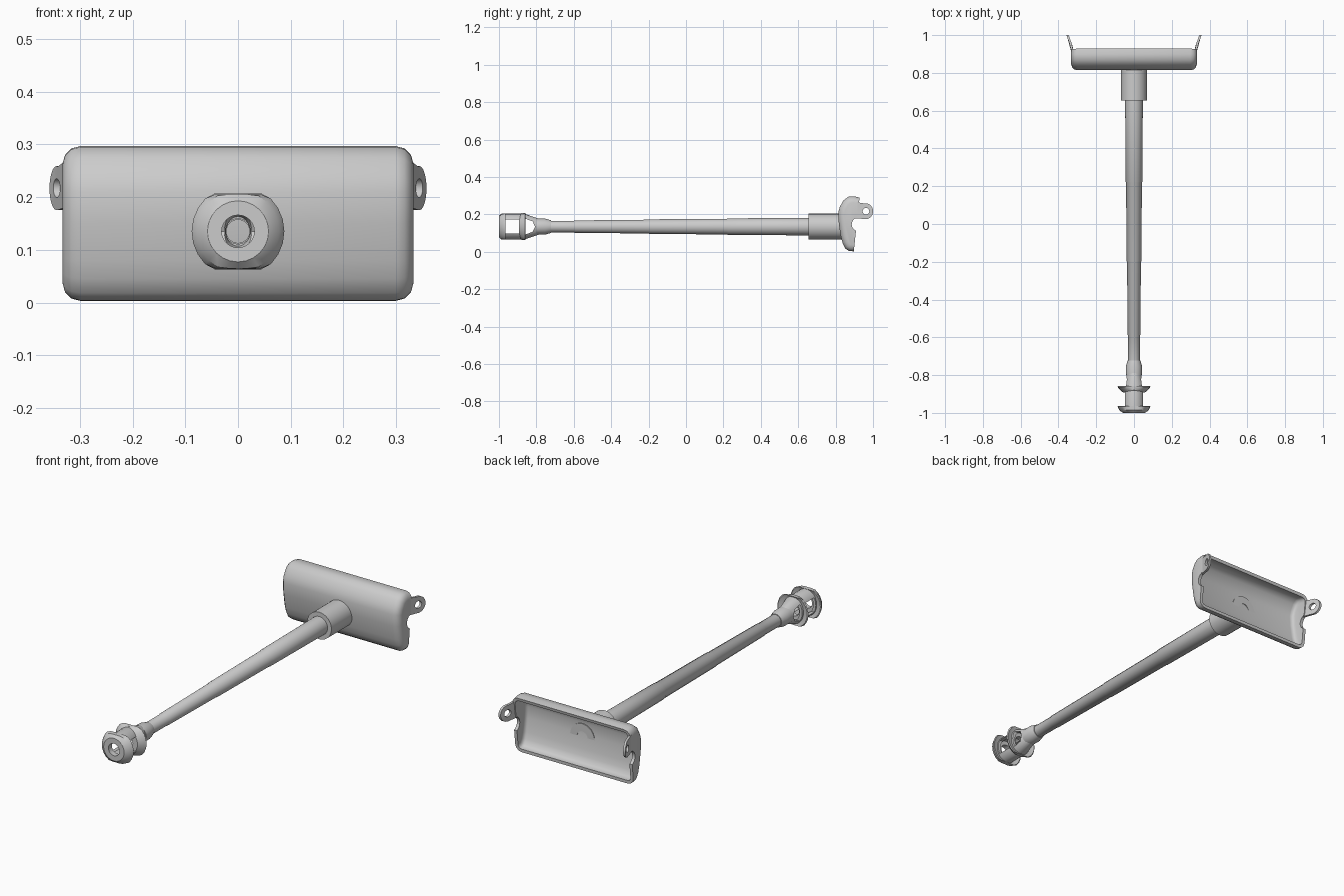
import bpy, bmesh, math
from mathutils import Vector

if "Cube" in bpy.data.objects:
    bpy.data.objects.remove(bpy.data.objects["Cube"])

AXIS_Z = 0.135
grey = bpy.data.materials.new("plain_grey")
grey.diffuse_color = (0.6, 0.6, 0.6, 1)
grey.use_nodes = True
grey.node_tree.nodes["Principled BSDF"].inputs["Base Color"].default_value = grey.diffuse_color


def make(name, bm):
    bmesh.ops.recalc_face_normals(bm, faces=bm.faces)
    me = bpy.data.meshes.new(name)
    bm.to_mesh(me)
    bm.free()
    ob = bpy.data.objects.new(name, me)
    bpy.context.collection.objects.link(ob)
    me.materials.append(grey)
    return ob


def activate(ob):
    bpy.ops.object.select_all(action='DESELECT')
    ob.select_set(True)
    bpy.context.view_layer.objects.active = ob


def smooth(ob, angle=35):
    activate(ob)
    bpy.ops.object.shade_smooth_by_angle(angle=math.radians(angle))
    return ob


def lathe(name, profile, n=24, sx=1.0, zmax=9.0):
    """Spin a closed (radius, y) profile about the gun axis; flatten beyond zmax."""
    bm = bmesh.new()
    rings = []
    for i in range(n):
        a = 2 * math.pi * i / n
        ring = []
        for r, y in profile:
            z = max(-zmax, min(zmax, r * math.sin(a)))
            ring.append(bm.verts.new((r * math.cos(a) * sx, y, AXIS_Z + z)))
        rings.append(ring)
    m = len(profile)
    for i in range(n):
        p, q = rings[i], rings[(i + 1) % n]
        for j in range(m):
            k = (j + 1) % m
            bm.faces.new((p[j], p[k], q[k], q[j]))
    return make(name, bm)


def prism(name, outline, x0, x1):
    """Extrude a (y, z) outline along x."""
    bm = bmesh.new()
    a = [bm.verts.new((x0, y, z)) for y, z in outline]
    b = [bm.verts.new((x1, y, z)) for y, z in outline]
    bm.faces.new(a)
    bm.faces.new(b[::-1])
    for i in range(len(a)):
        j = (i + 1) % len(a)
        bm.faces.new((a[i], a[j], b[j], b[i]))
    return make(name, bm)


def circle(y, z, r, n=20):
    return [(y + r * math.cos(2 * math.pi * i / n), z + r * math.sin(2 * math.pi * i / n))
            for i in range(n)]


def cut(ob, cutter):
    mod = ob.modifiers.new("cut", 'BOOLEAN')
    mod.operation, mod.solver, mod.object = 'DIFFERENCE', 'EXACT', cutter
    activate(ob)
    bpy.ops.object.modifier_apply(modifier=mod.name)
    bpy.data.objects.remove(cutter)


# barrel with a hollow bore and shallow steps, collar, rear sleeve
smooth(lathe("barrel", [(0.022, -0.79), (0.031, -0.79), (0.031, -0.60), (0.033, -0.597),
                        (0.037, -0.20), (0.039, -0.197), (0.042, 0.22), (0.044, 0.223),
                        (0.047, 0.66), (0.022, 0.66)]))
smooth(lathe("collar", [(0.024, -0.80), (0.043, -0.80), (0.043, -0.755), (0.034, -0.722),
                        (0.024, -0.722)]))
smooth(lathe("sleeve", [(0.03, 0.655), (0.069, 0.655), (0.069, 0.835), (0.03, 0.835)]))

# muzzle brake cage with side ports
cage = lathe("muzzle_cage", [(0.052, -0.985), (0.069, -0.985), (0.069, -0.865), (0.042, -0.785),
                             (0.028, -0.785), (0.028, -0.80), (0.052, -0.868)], sx=0.82)
cut(cage, prism("port_cutter", [(-0.965, AXIS_Z - 0.037), (-0.89, AXIS_Z - 0.037),
                                (-0.89, AXIS_Z + 0.037), (-0.965, AXIS_Z + 0.037)], -0.2, 0.2))
cut(cage, prism("rear_port_cutter", [(-0.858, AXIS_Z - 0.042), (-0.82, AXIS_Z - 0.028),
                                     (-0.807, AXIS_Z), (-0.82, AXIS_Z + 0.028),
                                     (-0.858, AXIS_Z + 0.042)], -0.2, 0.2))
smooth(cage, 30)

# swept baffle discs, flattened above and below
smooth(lathe("front_baffle", [(0.031, -1.0), (0.058, -1.0), (0.078, -0.986), (0.088, -0.966),
                              (0.083, -0.964), (0.062, -0.972), (0.031, -0.972)], zmax=0.07))
smooth(lathe("rear_baffle", [(0.031, -0.892), (0.058, -0.892), (0.074, -0.878), (0.088, -0.862),
                             (0.083, -0.858), (0.06, -0.866), (0.031, -0.866)], zmax=0.072))

# mantlet: side outline stretched across, rounded at the ends, open at the back
rim_top, rim_bottom = (0.928, 0.29), (0.897, 0.003)
outline = [rim_top, (0.90, 0.297), (0.868, 0.295), (0.842, 0.275), (0.822, 0.24), (0.814, 0.21),
           (0.817, 0.15), (0.828, 0.08), (0.838, 0.045), (0.852, 0.018), (0.872, 0.004),
           rim_bottom]
shell = prism("mantlet", outline, -0.333, 0.333)
bm = bmesh.new()
bm.from_mesh(shell.data)
back = [f for f in bm.faces if len(f.verts) == 4 and f.normal.y > 0.9]
bmesh.ops.delete(bm, geom=back, context='FACES')
ends = [e for e in bm.edges if len(e.link_faces) == 2
        and abs(e.verts[0].co.x - e.verts[1].co.x) < 1e-5]
bmesh.ops.bevel(bm, geom=ends, offset=0.034, offset_type='OFFSET', segments=3, profile=0.5,
                affect='EDGES', clamp_overlap=True)
bmesh.ops.remove_doubles(bm, verts=bm.verts, dist=0.0005)
bm.to_mesh(shell.data)
bm.free()
wall = shell.modifiers.new("wall", 'SOLIDIFY')
wall.thickness, wall.offset = 0.016, -1
activate(shell)
bpy.ops.object.modifier_apply(modifier=wall.name)
# rounded notches in both side walls
cut(shell, prism("notch_cutter", circle(0.924, 0.147, 0.038), -0.5, 0.5))
smooth(shell, 40)

# pierced pivot ears, leaning outward
for side, word in ((-1, "left"), (1, "right")):
    arc = [(0.962 + 0.038 * math.cos(a), 0.217 + 0.042 * math.sin(a))
           for a in [math.radians(-100 + 200 * i / 14) for i in range(15)]]
    ear = prism(word + "_pivot_ear", [(0.90, 0.18)] + arc + [(0.90, 0.268)], -0.006, 0.006)
    cut(ear, prism("pin_cutter", circle(0.962, 0.217, 0.018, 16), -0.1, 0.1))
    for v in ear.data.vertices:
        v.co.x += side * (0.323 + max(0, v.co.y - 0.92) * 0.36)
    smooth(ear, 35)
